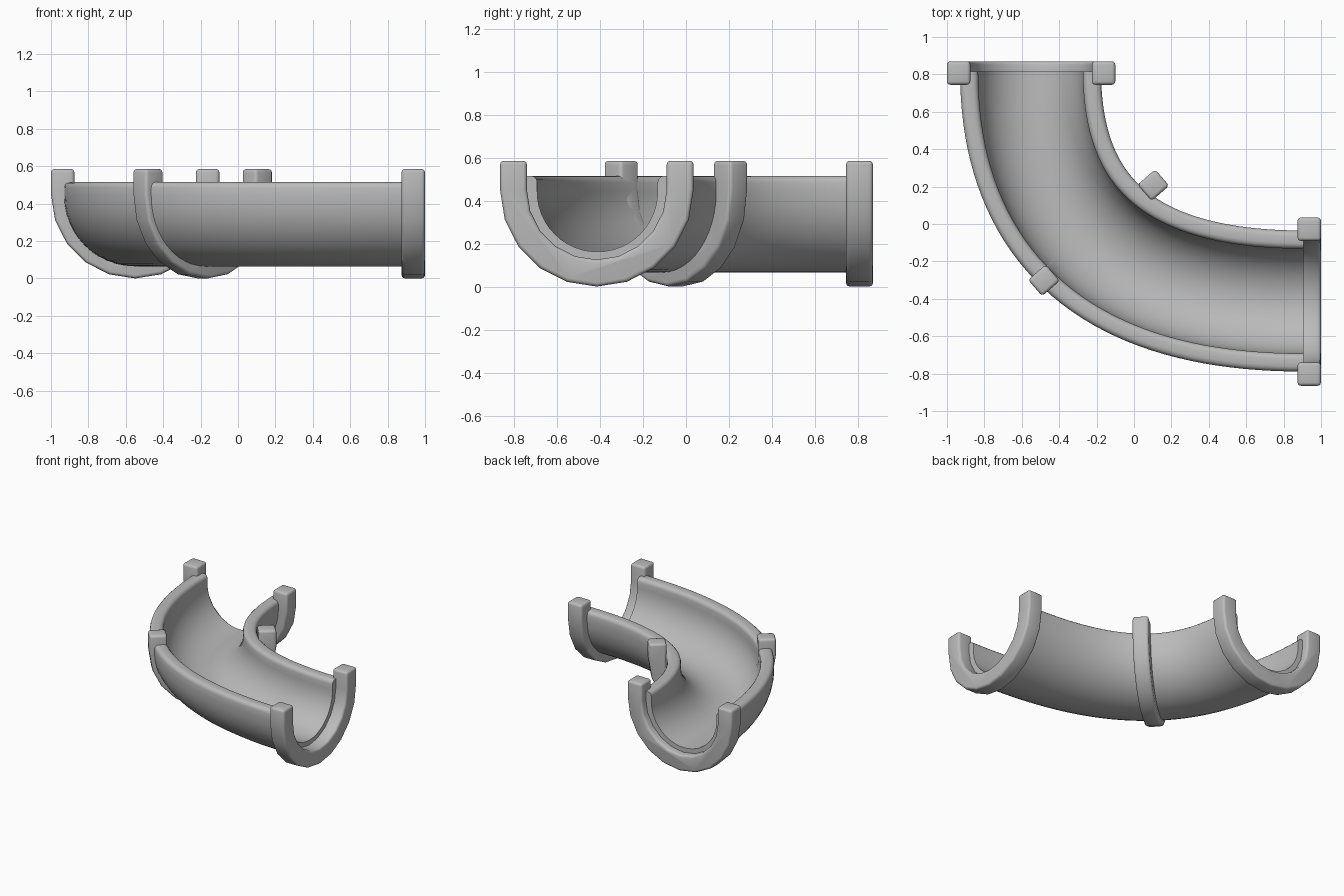
import bpy, bmesh, math
from mathutils import Vector

cube = bpy.data.objects.get("Cube")
if cube:
    bpy.data.objects.remove(cube)

# Single grey material
grey = bpy.data.materials.new("stone_grey")
grey.use_nodes = True
colour = (0.5, 0.5, 0.5, 1)
grey.diffuse_color = colour
grey.node_tree.nodes["Principled BSDF"].inputs["Base Color"].default_value = colour


def u_profile(outer, inner, centre_z, top_z, steps):
    """Closed U outline of (across, height) points."""
    def arc(radius):
        turn = [math.pi * (1 + i / steps) for i in range(steps + 1)]
        return [(radius * math.cos(a), centre_z + radius * math.sin(a)) for a in turn]
    return ([(-outer, top_z)] + arc(outer) + [(outer, top_z), (inner, top_z)]
            + arc(inner)[::-1] + [(-inner, top_z)])


def sweep(name, profile, stations, bevel, segments, round_ends):
    """Sweep an outline through (centre, across direction) stations and round its edges."""
    bm = bmesh.new()
    rings = []
    for centre, across in stations:
        rings.append([bm.verts.new((centre.x + across.x * u, centre.y + across.y * u, z))
                      for u, z in profile])
    n = len(profile)
    for a, b in zip(rings, rings[1:]):
        for i in range(n):
            j = (i + 1) % n
            bm.faces.new((a[i], a[j], b[j], b[i]))
    caps = {bm.faces.new(rings[0]), bm.faces.new(rings[-1])}
    bmesh.ops.recalc_face_normals(bm, faces=bm.faces)
    sharp = [e for e in bm.edges if e.calc_face_angle(0) > math.radians(50)
             and (round_ends or not caps.intersection(e.link_faces))]
    bmesh.ops.bevel(bm, geom=sharp, offset=bevel, segments=segments,
                    profile=0.5, affect='EDGES', clamp_overlap=True)
    mesh = bpy.data.meshes.new(name)
    bm.to_mesh(mesh)
    bm.free()
    obj = bpy.data.objects.new(name, mesh)
    bpy.context.collection.objects.link(obj)
    mesh.materials.append(grey)
    bpy.ops.object.select_all(action='DESELECT')
    obj.select_set(True)
    bpy.context.view_layer.objects.active = obj
    bpy.ops.object.shade_smooth_by_angle(angle=math.radians(35))


# Curved channel along one cubic curve from the back end to the left end
start, end = Vector((-0.553, 0.815)), Vector((0.905, -0.412))
start_handle = start - Vector((0, 0.805))
end_handle = end - Vector((0.98, 0))
stations = []
for i in range(41):
    t = i / 40
    s = 1 - t
    point = (start * s**3 + start_handle * 3 * s * s * t
             + end_handle * 3 * s * t * t + end * t**3)
    tangent = ((start_handle - start) * s * s + (end_handle - start_handle) * 2 * s * t
               + (end - end_handle) * t * t).normalized()
    stations.append((point, Vector((tangent.y, -tangent.x))))
channel_profile = u_profile(0.377, 0.28, 0.442, 0.515, 24)
sweep("channel", channel_profile, stations, 0.03, 3, False)

# Square-section support ribs at both ends and at the middle of the bend
rib_profile = u_profile(0.45, 0.325, 0.45, 0.585, 10)
ribs = [
    ("back_end_rib", (-0.55, 0.807), 180, 0.125),
    ("middle_rib", (-0.189, -0.047), 221, 0.115),
    ("left_end_rib", (0.937, -0.415), 270, 0.125),
]
for name, centre, degrees, depth in ribs:
    angle = math.radians(degrees)
    across = Vector((math.cos(angle), math.sin(angle)))
    along = Vector((-across.y, across.x)) * depth / 2
    middle = Vector(centre)
    sweep(name, rib_profile, [(middle - along, across), (middle + along, across)],
          0.018, 3, True)
